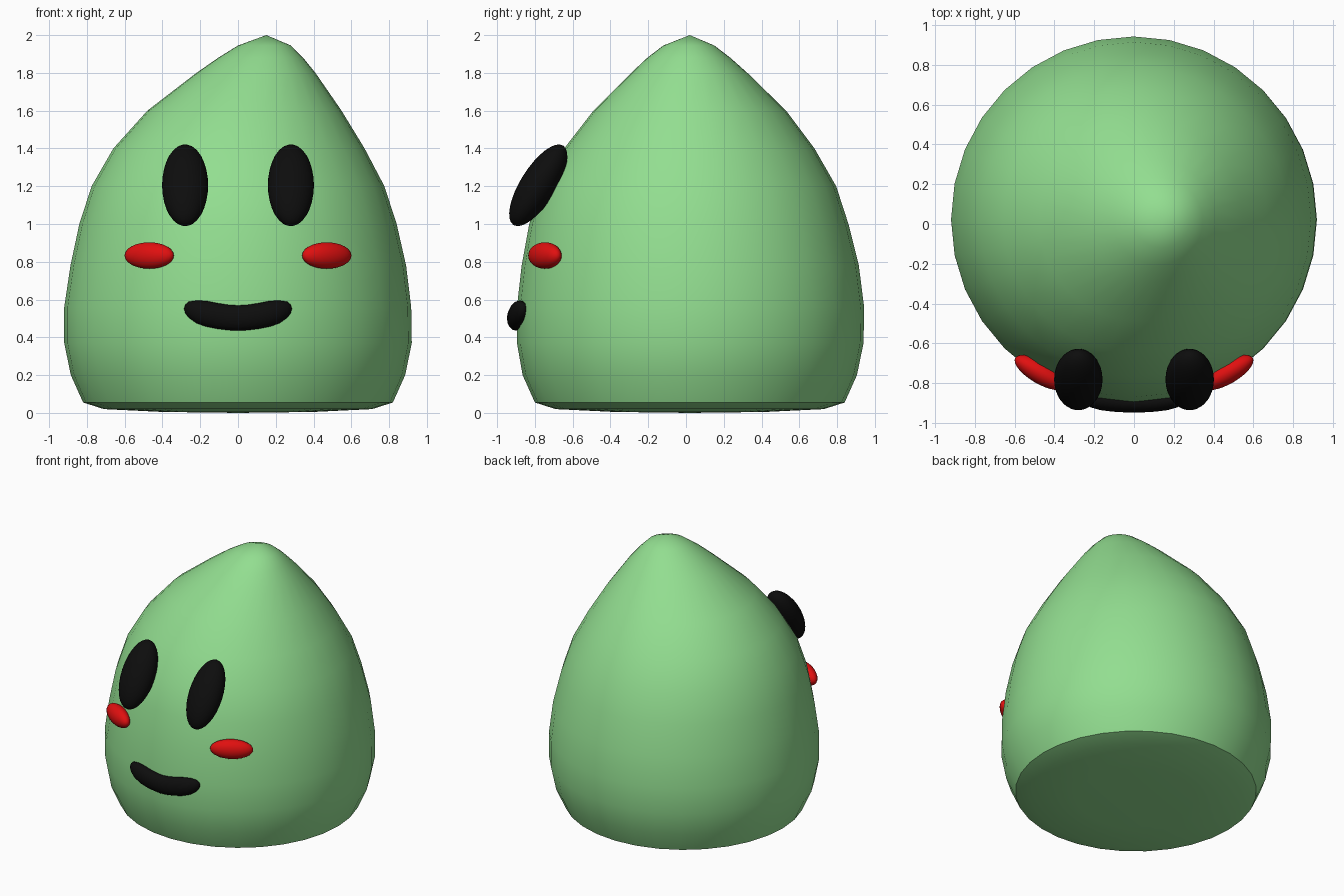
import bpy, bmesh, math
from mathutils import Matrix, Vector

if "Cube" in bpy.data.objects:
    bpy.data.objects.remove(bpy.data.objects["Cube"])


def material(name, rgb):
    m = bpy.data.materials.new(name)
    m.diffuse_color = (*rgb, 1)
    m.use_nodes = True
    m.node_tree.nodes["Principled BSDF"].inputs["Base Color"].default_value = m.diffuse_color
    return m


GREEN = material("soft green", (0.29, 0.73, 0.28))
BLACK = material("black", (0.004, 0.004, 0.004))
RED = material("cheek red", (0.75, 0.005, 0.005))


def finish(bm, name, mat, angle=40):
    bmesh.ops.recalc_face_normals(bm, faces=bm.faces)
    me = bpy.data.meshes.new(name)
    bm.to_mesh(me)
    bm.free()
    me.materials.append(mat)
    ob = bpy.data.objects.new(name, me)
    bpy.context.collection.objects.link(ob)
    bpy.ops.object.select_all(action='DESELECT')
    ob.select_set(True)
    bpy.context.view_layer.objects.active = ob
    bpy.ops.object.shade_smooth_by_angle(angle=math.radians(angle))
    return ob


def loft(name, rings, start, end, n, mat, angle):
    """Skin a list of closed rings and close both ends with a tip point."""
    bm = bmesh.new()
    loops = [[bm.verts.new(p) for p in ring] for ring in rings]
    for a, b in zip(loops, loops[1:]):
        for i in range(n):
            j = (i + 1) % n
            bm.faces.new((a[i], a[j], b[j], b[i]))
    for tip, loop in ((start, loops[0]), (end, loops[-1])):
        t = bm.verts.new(tip)
        for i in range(n):
            bm.faces.new((t, loop[i], loop[(i + 1) % n]))
    return finish(bm, name, mat, angle)


# Body: round rings (z, left x, right x, front y, back y) leaning to a tip
N = 32
PROFILE = [
    (0.005, -0.40, 0.40, -0.38, 0.42), (0.02, -0.71, 0.71, -0.69, 0.73),
    (0.055, -0.82, 0.82, -0.80, 0.84), (0.2, -0.885, 0.885, -0.865, 0.905),
    (0.37, -0.92, 0.92, -0.895, 0.94), (0.56, -0.92, 0.917, -0.895, 0.943),
    (0.78, -0.887, 0.89, -0.87, 0.915), (1.0, -0.84, 0.84, -0.83, 0.86),
    (1.2, -0.775, 0.775, -0.765, 0.795), (1.4, -0.66, 0.67, -0.645, 0.68),
    (1.6, -0.48, 0.548, -0.49, 0.53), (1.8, -0.22, 0.41, -0.29, 0.325),
    (1.88, -0.105, 0.345, -0.205, 0.235), (1.945, 0.0, 0.28, -0.12, 0.15),
]
rings = []
for z, l, r, f, b in PROFILE:
    ring = []
    for i in range(N):
        a = 2 * math.pi * i / N
        ring.append(((l + r) / 2 + (r - l) / 2 * math.cos(a),
                     (f + b) / 2 + (b - f) / 2 * math.sin(a), z))
    rings.append(ring)
loft("body", rings, (0, 0.02, 0), (0.15, 0.02, 2.0), N, GREEN, 35)


def ellipsoid(name, centre, radii, axis, degrees, mat):
    bm = bmesh.new()
    m = (Matrix.Translation(centre)
         @ Matrix.Rotation(math.radians(degrees), 4, axis)
         @ Matrix.Diagonal((*radii, 1)))
    bmesh.ops.create_uvsphere(bm, u_segments=32, v_segments=16, radius=1, matrix=m)
    return finish(bm, name, mat, 60)


# Eyes lean back with the body, cheeks wrap round its sides
for side, s in (("left", -1), ("right", 1)):
    ellipsoid(side + "_eye", (0.28 * s, -0.782, 1.205),
              (0.122, 0.095, 0.248), 'X', -32, BLACK)
    ellipsoid(side + "_cheek", (0.47 * s, -0.747, 0.833),
              (0.147, 0.057, 0.07), 'Z', 30 * s, RED)

# Mouth: a smiling tube, (x, centre z, half height) for one half, mirrored
HALF = [(0.05, 0.505, 0.067), (0.11, 0.513, 0.068), (0.17, 0.525, 0.068),
        (0.22, 0.535, 0.06), (0.26, 0.546, 0.043), (0.278, 0.55, 0.024)]
path = ([(-x, z, r) for x, z, r in reversed(HALF)]
        + [(0, 0.502, 0.067)] + HALF)
M = 16
rings = []
for x, z, r in path:
    y = -0.9 + 0.45 * x * x
    rings.append([(x, y + 0.72 * r * math.cos(2 * math.pi * i / M),
                   z + r * math.sin(2 * math.pi * i / M)) for i in range(M)])
loft("mouth", rings, (-0.286, -0.864, 0.552), (0.286, -0.864, 0.552), M, BLACK, 60)
